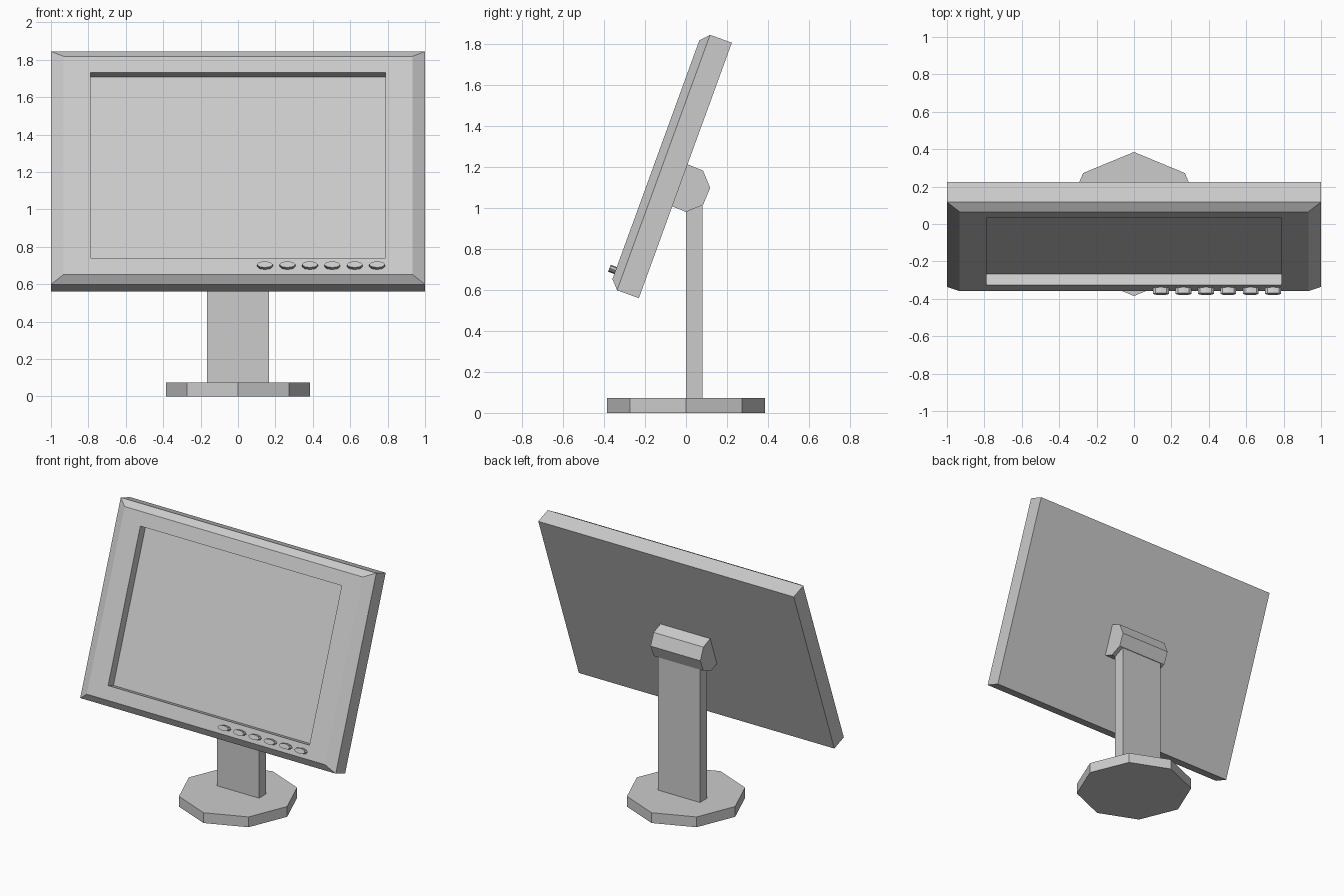
import bpy
import bmesh
from math import radians, pi
from mathutils import Matrix

if "Cube" in bpy.data.objects:
    bpy.data.objects.remove(bpy.data.objects["Cube"], do_unlink=True)

# Single plain grey
grey = bpy.data.materials.new("plain grey")
grey.use_nodes = True
color = (0.6, 0.6, 0.6, 1)
grey.diffuse_color = color
grey.node_tree.nodes["Principled BSDF"].inputs["Base Color"].default_value = color


def finish(name, bm, matrix=None):
    bmesh.ops.recalc_face_normals(bm, faces=bm.faces)
    mesh = bpy.data.meshes.new(name)
    bm.to_mesh(mesh)
    bm.free()
    mesh.materials.append(grey)
    obj = bpy.data.objects.new(name, mesh)
    bpy.context.collection.objects.link(obj)
    if matrix:
        obj.matrix_world = matrix
    return obj


def octagon_prism(name, radius, depth, matrix):
    bm = bmesh.new()
    bmesh.ops.create_cone(bm, cap_ends=True, segments=8, radius1=radius,
                          radius2=radius, depth=depth)
    return finish(name, bm, matrix)


def box(name, low, high):
    bm = bmesh.new()
    bmesh.ops.create_cube(bm, size=1)
    size = [h - l for l, h in zip(low, high)]
    mid = [(h + l) / 2 for l, h in zip(low, high)]
    bmesh.ops.transform(bm, verts=bm.verts,
                        matrix=Matrix.Translation(mid) @ Matrix.Diagonal((*size, 1)))
    return finish(name, bm)


# Tilted frame: origin at the centre of the bezel face, front along local -y
tilt = Matrix.Translation((0, -0.147, 1.235)) @ Matrix.Rotation(radians(-20), 4, 'X')

# Foot, neck and hinge
octagon_prism("base", 0.385, 0.073, Matrix.Translation((0, 0, 0.0365)))
box("neck", (-0.165, 0, 0.073), (0.165, 0.08, 1.1))
octagon_prism("hinge", 0.118, 0.39,
              Matrix.Translation((0, 0, 1.098)) @ Matrix.Rotation(pi / 2, 4, 'Y'))

# Monitor body: rectangular rings (half width, half height, depth) from back to screen
rings = [(1, 0.663, 0.153), (1, 0.663, 0.04), (0.932, 0.62, 0),
         (0.788, 0.527, 0), (0.788, 0.527, 0.064)]
bm = bmesh.new()
loops = [[bm.verts.new((sx * w, d, sz * h))
          for sx, sz in ((-1, -1), (1, -1), (1, 1), (-1, 1))] for w, h, d in rings]
for a, b in zip(loops, loops[1:]):
    for i in range(4):
        j = (i + 1) % 4
        bm.faces.new((a[i], a[j], b[j], b[i]))
bm.faces.new(loops[0])
bm.faces.new(loops[-1])
finish("monitor_body", bm, tilt)

# Row of flattened buttons under the screen
for i in range(6):
    place = (tilt @ Matrix.Translation((0.144 + 0.12 * i, -0.012, -0.575))
             @ Matrix.Diagonal((0.0425, 1, 0.018, 1)) @ Matrix.Rotation(pi / 2, 4, 'X'))
    octagon_prism(f"button_{i + 1}", 1, 0.04, place)
